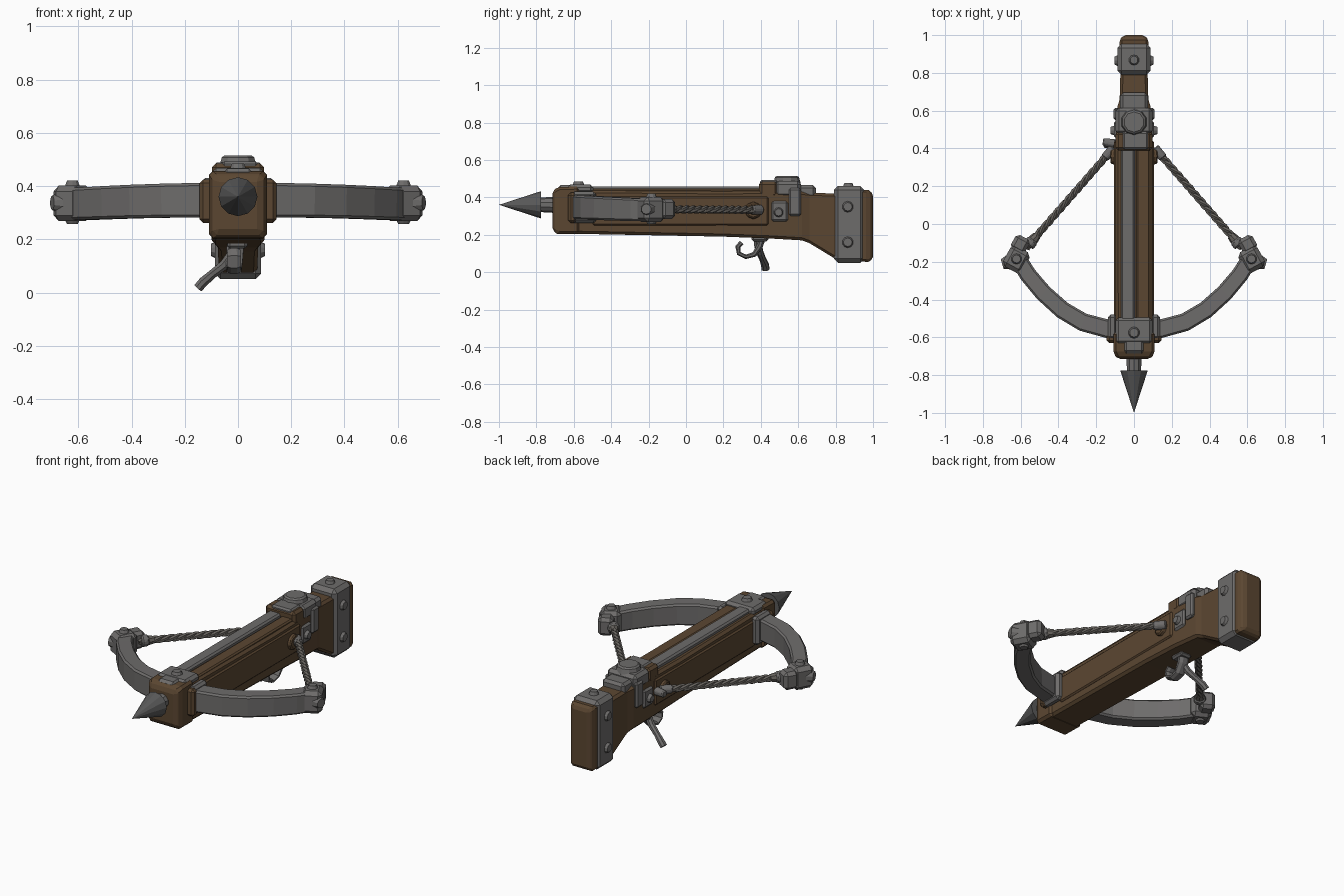
import bpy, bmesh, math
from mathutils import Vector, Matrix


def material(name, rgb):
    m = bpy.data.materials.new(name)
    m.diffuse_color = (*rgb, 1)
    return m


METAL = material("grey metal", (0.155, 0.15, 0.147))
DARK = material("dark steel", (0.10, 0.10, 0.10))
WOOD = material("brown wood", (0.105, 0.062, 0.031))
ROPE = material("grey rope", (0.13, 0.12, 0.108))


def finish(name, bm, mat, bevel=0.0):
    bmesh.ops.recalc_face_normals(bm, faces=bm.faces)
    me = bpy.data.meshes.new(name)
    bm.to_mesh(me)
    bm.free()
    me.materials.append(mat)
    ob = bpy.data.objects.new(name, me)
    bpy.context.collection.objects.link(ob)
    if bevel:
        b = ob.modifiers.new("bevel", 'BEVEL')
        b.width, b.segments, b.limit_method = bevel, 1, 'ANGLE'
        b.angle_limit = math.radians(40)
    return ob


def loft(name, rings, mat, bevel=0.0):
    bm = bmesh.new()
    vr = [[bm.verts.new(p) for p in r] for r in rings]
    n = len(vr[0])
    for a, b in zip(vr, vr[1:]):
        for i in range(n):
            bm.faces.new((a[i], a[(i + 1) % n], b[(i + 1) % n], b[i]))
    bm.faces.new(vr[0])
    bm.faces.new(vr[-1])
    return finish(name, bm, mat, bevel)


def body(name, sections, mat, bevel=0.0):
    """Rectangular sections along y: (y, bottom, top, half width)."""
    return loft(name, [[(-w, y, a), (w, y, a), (w, y, b), (-w, y, b)]
                       for y, a, b, w in sections], mat, bevel)


def box(name, x, y, z, mat, bevel=0.012, turn=0.0):
    """Box from ranges, optionally turned about z."""
    bm = bmesh.new()
    bmesh.ops.create_cube(bm, size=1)
    c = Vector((sum(x) / 2, sum(y) / 2, sum(z) / 2))
    size = (abs(x[1] - x[0]), y[1] - y[0], z[1] - z[0], 1)
    bm.transform(Matrix.Translation(c) @ Matrix.Rotation(turn, 4, 'Z') @ Matrix.Diagonal(size))
    return finish(name, bm, mat, bevel)


def cone(name, a, b, r1, r2, mat, sides=10, bevel=0.0):
    """Cylinder or cone from point a to point b."""
    a, b = Vector(a), Vector(b)
    d = b - a
    bm = bmesh.new()
    bmesh.ops.create_cone(bm, cap_ends=True, segments=sides, radius1=r1, radius2=r2, depth=d.length)
    bm.transform(Matrix.Translation((a + b) / 2) @ d.to_track_quat('Z', 'Y').to_matrix().to_4x4())
    return finish(name, bm, mat, bevel)


def rivet(name, p, direction, r=0.032, h=0.02):
    p, d = Vector(p), Vector(direction).normalized()
    cone(name, p - d * 0.01, p + d * h, r, r * 0.65, METAL, 10)


def sweep(name, pts, sizes, up, mat, sides=4, bevel=0.0):
    """Sweep a section along a path; sizes = (half across, half along up)."""
    pts, up = [Vector(p) for p in pts], Vector(up)
    rings = []
    for i, p in enumerate(pts):
        t = (pts[min(i + 1, len(pts) - 1)] - pts[max(i - 1, 0)]).normalized()
        s = up.cross(t).normalized()
        n = t.cross(s)
        a, b = sizes[i]
        k = math.sqrt(2) if sides == 4 else 1
        rings.append([p + s * (a * k * math.cos(q)) + n * (b * k * math.sin(q))
                      for q in [math.tau * (j + 0.5) / sides for j in range(sides)]])
    return loft(name, rings, mat, bevel)


# Wooden stock, butt and front block
body("stock", [(-0.69, 0.207, 0.44, 0.096), (0.2, 0.19, 0.432, 0.1), (0.45, 0.18, 0.435, 0.098),
               (0.62, 0.17, 0.43, 0.088), (0.66, 0.155, 0.425, 0.076), (0.80, 0.07, 0.42, 0.072),
               (0.85, 0.065, 0.42, 0.072)], WOOD, 0.014)
body("butt_end", [(0.84, 0.06, 0.44, 0.077), (0.975, 0.055, 0.44, 0.077), (1.0, 0.07, 0.42, 0.055)], WOOD, 0.012)
body("front_block", [(-0.715, 0.225, 0.43, 0.085), (-0.69, 0.205, 0.455, 0.108),
                     (-0.57, 0.203, 0.458, 0.108)], WOOD, 0.014)
for s in (-1, 1):
    box("side_plank", (s * 0.09, s * 0.107), (-0.5, 0.44), (0.25, 0.405), WOOD, 0.008)

# Metal butt band with rivets
box("butt_band", (-0.087, 0.087), (0.79, 0.955), (0.05, 0.46), METAL, 0.022)
rivet("butt_rivet_top", (0, 0.868, 0.458), (0, 0, 1))
for s in (-1, 1):
    for z in (0.35, 0.16):
        rivet("butt_rivet_side", (s * 0.086, 0.865, z), (s, 0, 0), 0.035, 0.016)

# Rail along the top, set left of the groove
box("top_rail", (-0.07, 0.006), (-0.56, 0.45), (0.42, 0.458), METAL, 0.01)
box("rail_wood", (0.012, 0.085), (-0.56, 0.42), (0.41, 0.446), WOOD, 0.008)

# Lock housing at the rear of the rail
box("lock_block", (-0.098, 0.098), (0.39, 0.49), (0.40, 0.485), WOOD, 0.015)
box("lock_front_plate", (-0.06, 0.075), (0.395, 0.49), (0.44, 0.493), METAL, 0.01)
box("lock_plate", (-0.098, 0.098), (0.475, 0.615), (0.40, 0.488), METAL, 0.018)
box("lock_rear_plate", (-0.073, 0.073), (0.60, 0.695), (0.38, 0.465), METAL, 0.015)
cone("lock_disc", (0, 0.54, 0.47), (0, 0.54, 0.515), 0.075, 0.062, METAL, 10, 0.008)
for s in (-1, 1):
    box("lock_side_strap", (s * 0.08, s * 0.108), (0.55, 0.615), (0.30, 0.45), METAL, 0.01)
    box("lock_side_plate", (s * 0.085, s * 0.107), (0.455, 0.545), (0.27, 0.38), METAL, 0.012)
    rivet("lock_side_rivet", (s * 0.105, 0.495, 0.32), (s, 0, 0), 0.03)

# Front clamp holding the bow
box("clamp_top", (-0.098, 0.098), (-0.635, -0.495), (0.42, 0.468), METAL, 0.016)
box("clamp_nose", (-0.055, 0.055), (-0.685, -0.60), (0.42, 0.466), METAL, 0.014)
rivet("clamp_rivet", (0, -0.575, 0.465), (0, 0, 1), 0.036, 0.02)
for s in (-1, 1):
    box("clamp_cheek", (s * 0.09, s * 0.138), (-0.61, -0.48), (0.262, 0.43), METAL, 0.014)
    box("clamp_cheek_wood", (s * 0.09, s * 0.145), (-0.63, -0.585), (0.262, 0.425), WOOD, 0.014)

# Bow limbs, tips, rivets and twisted string on both sides
limb = [(0.0, -0.56, 0.347), (0.14, -0.555, 0.347), (0.27, -0.52, 0.345), (0.38, -0.455, 0.342),
        (0.48, -0.365, 0.338), (0.56, -0.27, 0.334), (0.62, -0.175, 0.332)]
for s in (-1, 1):
    sweep("bow_limb", [(s * x, y, z) for x, y, z in limb],
          [(0.05 - 0.001 * i, 0.066 - 0.001 * i) for i in range(7)], (0, 0, 1), METAL, 4, 0.01)
    box("limb_tip", (s * 0.565, s * 0.68), (-0.25, -0.125), (0.268, 0.402), METAL, 0.022, s * 0.5)
    box("limb_tip_hook", (s * 0.56, s * 0.645), (-0.15, -0.065), (0.285, 0.39), METAL, 0.018, s * 0.5)
    rivet("tip_rivet_top", (s * 0.622, -0.185, 0.40), (0, 0, 1), 0.033, 0.02)
    rivet("tip_rivet_side", (s * 0.672, -0.205, 0.337), (s, -0.3, 0), 0.042, 0.027)
    rivet("tip_rivet_bottom", (s * 0.622, -0.185, 0.27), (0, 0, -1), 0.033, 0.012)

    # String: three strands wound around its axis
    a, b = Vector((s * 0.57, -0.125, 0.337)), Vector((s * 0.115, 0.395, 0.333))
    d = (b - a).normalized()
    u = d.cross(Vector((0, 0, 1))).normalized()
    v = Vector((0, 0, 1))
    for k in range(3):
        pts = []
        for i in range(49):
            q = math.tau * (k / 3 + 5 * i / 48)
            pts.append(a.lerp(b, i / 48) + (u * math.cos(q) + v * math.sin(q)) * 0.010)
        sweep("string_strand", pts, [(0.0125, 0.0125)] * 49, (0, 0, 1), ROPE, 6)
    cone("string_collar", a + d * 0.015, a + d * 0.055, 0.037, 0.034, METAL, 8, 0.008)
    cone("string_knot", a + d * 0.055, a + d * 0.085, 0.028, 0.022, ROPE, 8)

    # Eyelet where the string enters the stock
    cone("string_eyelet", (s * 0.09, 0.36, 0.33), (s * 0.125, 0.36, 0.33), 0.052, 0.042, WOOD, 8, 0.006)
    cone("string_end", b - d * 0.06, b + d * 0.01, 0.026, 0.028, METAL, 8, 0.006)
cone("string_stub", (-0.10, 0.425, 0.335), (-0.165, 0.435, 0.335), 0.026, 0.022, METAL, 8, 0.006)

# Loaded arrow
cone("arrow_shaft", (0, -0.79, 0.36), (0, -0.69, 0.36), 0.038, 0.044, METAL, 10, 0.006)
cone("arrow_head", (0, -0.775, 0.36), (0, -1.0, 0.36), 0.073, 0.0, DARK, 12)

# Trigger: curled hook in front, long lever bent to the left
sweep("trigger_hook", [(-0.01, 0.41, 0.19), (-0.012, 0.395, 0.14), (-0.015, 0.365, 0.095), (-0.015, 0.32, 0.082),
                       (-0.015, 0.283, 0.10), (-0.015, 0.277, 0.135), (-0.015, 0.298, 0.158)],
      [(0.02, 0.034), (0.018, 0.034), (0.015, 0.032), (0.013, 0.03), (0.013, 0.028), (0.015, 0.028),
       (0.015, 0.026)], (1, 0, 0), METAL, 8)
sweep("trigger_lever", [(-0.01, 0.385, 0.19), (-0.02, 0.385, 0.145), (-0.05, 0.395, 0.105),
                        (-0.095, 0.41, 0.07), (-0.13, 0.422, 0.04), (-0.15, 0.425, 0.017)],
      [(0.024, 0.024), (0.022, 0.022), (0.02, 0.02), (0.018, 0.018), (0.02, 0.022), (0.019, 0.023)],
      (0, 1, 0), METAL, 8)
box("trigger_base", (-0.04, 0.035), (0.35, 0.44), (0.165, 0.20), METAL, 0.01)
